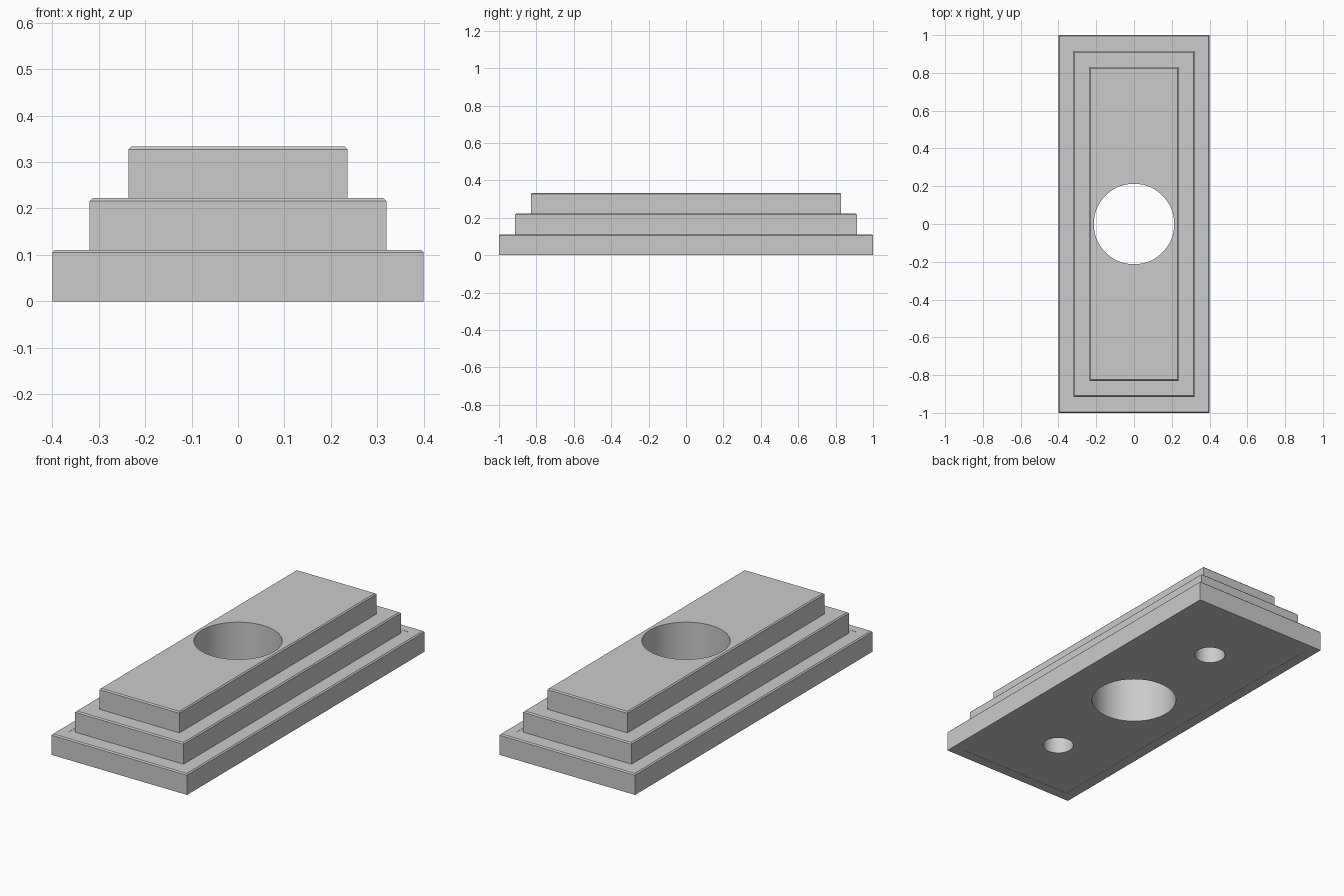
import bpy, bmesh
from math import radians
from mathutils import Matrix

if "Cube" in bpy.data.objects:
    bpy.data.objects.remove(bpy.data.objects["Cube"])


def block(name, hx, hy, z0, z1, chamfer=0.0):
    """Box from half sizes, with an optional chamfer round its top edges."""
    bm = bmesh.new()
    size = Matrix.Diagonal((2 * hx, 2 * hy, z1 - z0, 1))
    bmesh.ops.create_cube(bm, size=1, matrix=Matrix.Translation((0, 0, (z0 + z1) / 2)) @ size)
    if chamfer:
        top = [e for e in bm.edges if all(v.co.z > z1 - 1e-5 for v in e.verts)]
        bmesh.ops.bevel(bm, geom=top, offset=chamfer, segments=1, affect='EDGES', profile=0.5)
    mesh = bpy.data.meshes.new(name)
    bm.to_mesh(mesh)
    bm.free()
    ob = bpy.data.objects.new(name, mesh)
    bpy.context.collection.objects.link(ob)
    return ob


def cylinder(name, r, y, z0, z1, sides):
    bpy.ops.mesh.primitive_cylinder_add(vertices=sides, radius=r, depth=z1 - z0,
                                        location=(0, y, (z0 + z1) / 2))
    ob = bpy.context.object
    ob.name = name
    return ob


def cut(ob, cutters):
    bpy.ops.object.select_all(action='DESELECT')
    bpy.context.view_layer.objects.active = ob
    ob.select_set(True)
    for c in cutters:
        mod = ob.modifiers.new("cut", 'BOOLEAN')
        mod.operation = 'DIFFERENCE'
        mod.solver = 'EXACT'
        mod.object = c
        bpy.ops.object.modifier_apply(modifier=mod.name)
    bpy.ops.object.shade_smooth_by_angle(angle=radians(30))


# Cutters: central bore, two blind screw holes from below, slot in the frame
bore = cylinder("bore_cutter", 0.213, 0, -0.1, 0.5, 96)
screws = [cylinder("screw_hole_cutter", 0.077, y, -0.1, 0.2, 48) for y in (-0.6, 0.6)]
slot = block("slot_cutter", 0.345, 0.945, -0.1, 0.5)

# Base tier: outer frame with a core set just inside it
frame = block("base_frame", 0.4, 1.0, 0, 0.111, 0.006)
core = block("base_core", 0.345, 0.945, 0.001, 0.110)

# Upper tiers
middle = block("middle_tier", 0.32, 0.915, 0.110, 0.222, 0.006)
upper = block("top_tier", 0.236, 0.83, 0.222, 0.333, 0.006)

cut(frame, [slot])
cut(core, [bore] + screws)
cut(middle, [bore] + screws)
cut(upper, [bore])

for c in [bore, slot] + screws:
    bpy.data.objects.remove(c, do_unlink=True)
